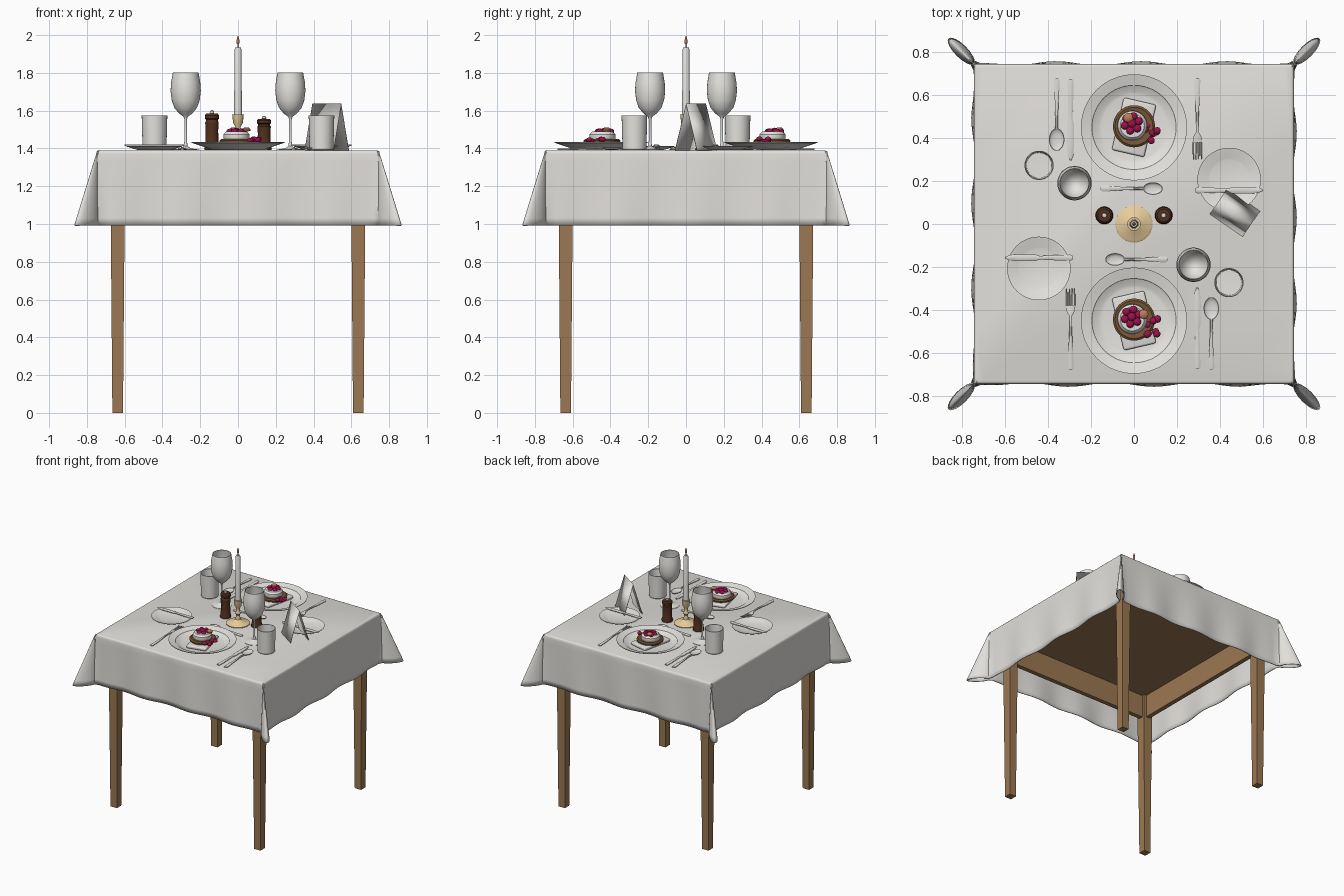
import bpy, bmesh, math, random
from mathutils import Matrix, Vector

if "Cube" in bpy.data.objects:
    bpy.data.objects.remove(bpy.data.objects["Cube"])

random.seed(4)
TOP = 1.39                      # height of the cloth surface
M = Matrix.Identity(4)          # current placement, turned for the second setting


def material(name, r, g, b):
    m = bpy.data.materials.new(name)
    m.diffuse_color = (r, g, b, 1)
    m.use_nodes = True
    m.node_tree.nodes["Principled BSDF"].inputs["Base Color"].default_value = m.diffuse_color
    return m


WHITE = material("cloth_white", 0.76, 0.74, 0.71)
CHINA = material("china_white", 0.78, 0.77, 0.74)
SILVER = material("silver", 0.72, 0.71, 0.69)
WOOD = material("oak", 0.33, 0.19, 0.085)
DARK = material("dark_wood", 0.085, 0.03, 0.013)
GOLD = material("pale_brass", 0.92, 0.70, 0.38)
BERRY = material("berry_red", 0.34, 0.006, 0.07)
CRUST = material("crust_brown", 0.19, 0.095, 0.035)
PEACH = material("peach", 0.52, 0.2, 0.1)


def finish(name, bm, mat, angle=35, local=None):
    """Turn a bmesh into a named object with smooth shading and sharp creases."""
    bmesh.ops.remove_doubles(bm, verts=bm.verts, dist=0.0003)
    bmesh.ops.recalc_face_normals(bm, faces=bm.faces)
    bmesh.ops.transform(bm, matrix=M @ (local or Matrix.Identity(4)), verts=bm.verts)
    me = bpy.data.meshes.new(name)
    bm.to_mesh(me)
    bm.free()
    me.materials.append(mat)
    me.shade_smooth()
    me.set_sharp_from_angle(angle=math.radians(angle))
    ob = bpy.data.objects.new(name, me)
    bpy.context.collection.objects.link(ob)
    return ob


def skin(bm, rings, closed=True):
    """Bridge rings of points with quads; returns the vertex rings."""
    vs = [[bm.verts.new(p) for p in ring] for ring in rings]
    n = len(vs[0])
    for a, b in zip(vs, vs[1:]):
        for i in range(n):
            j = (i + 1) % n
            bm.faces.new((a[i], a[j], b[j], b[i]))
    return vs


def lathe(name, profile, mat, x=0, y=0, z=TOP, seg=40, scale=(1, 1), angle=35):
    bm = bmesh.new()
    skin(bm, [[(max(r, 1e-5) * math.cos(2 * math.pi * i / seg) * scale[0],
                max(r, 1e-5) * math.sin(2 * math.pi * i / seg) * scale[1], h)
               for i in range(seg)] for r, h in profile])
    bmesh.ops.dissolve_degenerate(bm, edges=bm.edges, dist=0.0001)
    return finish(name, bm, mat, angle, Matrix.Translation((x, y, z)))


def loft(bm, sections, thick=0.008):
    """Flat bar along y: sections are (y, half width, base height[, x offset])."""
    rings = []
    for s in sections:
        y, w, z = s[:3]
        x = s[3] if len(s) > 3 else 0
        rings.append([(x - w, y, z), (x + w, y, z), (x + w, y, z + thick * .6),
                      (x + w * .5, y, z + thick), (x - w * .5, y, z + thick), (x - w, y, z + thick * .6)])
    vs = skin(bm, rings)
    bm.faces.new(vs[0])
    bm.faces.new(vs[-1])


def box(name, size, loc, mat, rot=0, bevel=0.0, taper=1.0):
    bm = bmesh.new()
    bmesh.ops.create_cube(bm, size=1)
    for v in bm.verts:
        k = taper if v.co.z < 0 else 1
        v.co = Vector((v.co.x * size[0] * k, v.co.y * size[1] * k, v.co.z * size[2]))
    if bevel:
        bmesh.ops.bevel(bm, geom=bm.edges[:], offset=bevel, segments=3, profile=0.5, affect='EDGES')
    return finish(name, bm, mat, 35, Matrix.Translation(loc) @ Matrix.Rotation(rot, 4, 'Z'))


# --- table: board, aprons and tapered legs
box("table_board", (1.46, 1.46, 0.08), (0, 0, 1.338), WOOD)
for k, side in enumerate(("front", "right", "back", "left")):
    M = Matrix.Rotation(k * math.pi / 2, 4, 'Z')
    box(side + "_apron", (1.24, 0.035, 0.19), (0, -0.637, 1.215), WOOD)
    box(side + "_leg", (0.078, 0.078, 1.30), (-0.637, -0.637, 0.65), WOOD, taper=0.72)
M = Matrix.Identity(4)


# --- tablecloth: wavy skirt with a folded flare at every corner
def cloth_ring(h, t, z):
    pts = []
    for k in range(4):
        rot = Matrix.Rotation(k * math.pi / 2, 3, 'Z')
        ring = []
        for i in range(1, 48):
            u = i / 48
            fade = min(1, 6 * u, 6 * (1 - u))
            wave = 0.010 * t * fade * math.sin(u * math.pi * 7.5 + 0.9 + k)
            ring.append((h * (2 * u - 1), -h - 0.003 * t - wave, z))
        for i in range(21):                    # flare loop out along the diagonal
            a = 0.45 + (2 * math.pi - 0.9) * i / 20
            d = t * 0.168 * (0.5 - 0.5 * math.cos(a)) * 0.7071
            p = t * 0.03 * math.sin(a) * 0.7071
            ring.append((h + d - p, -h - d - p, z))
        pts += [rot @ Vector(p) for p in ring]
    return pts


bm = bmesh.new()
rows = [(0.732, 0, TOP), (0.739, 0.005, TOP - 0.002), (0.743, 0.015, TOP - 0.007)]
rows += [(0.745, t, TOP - 0.398 * t) for t in (0.05, 0.15, 0.3, 0.45, 0.6, 0.75, 0.9, 1.0)]
rings = skin(bm, [cloth_ring(*r) for r in rows])
bm.faces.new(rings[0])
cloth = finish("tablecloth", bm, WHITE, 50)
sol = cloth.modifiers.new("thickness", 'SOLIDIFY')
sol.thickness = 0.006
sol.offset = -1


# --- cutlery
def spoon(name, x, y, length, bw, bl, rot):
    global M
    keep = M
    M = M @ Matrix.Translation((x, y, TOP)) @ Matrix.Rotation(rot, 4, 'Z')
    lathe(name + "_bowl", [(0, .002), (.6, .004), (.9, .010), (1, .016), (.93, .016), (.8, .011), (.5, .007), (0, .006)],
          SILVER, 0, 0, 0, 28, (bw, bl))
    bm = bmesh.new()
    loft(bm, [(-bl * .93, .007, .009), (-bl - .03, .006, .012), (-length * .6, .008, .006),
              (-length * .85, .013, .002), (-length + .01, .014, .001), (-length, .008, .001)])
    finish(name + "_handle", bm, SILVER)
    M = keep


def knife(name, x, y, length, rot, z=TOP):
    bm = bmesh.new()
    h = length / 2
    loft(bm, [(-h, .009, .001), (-h + .01, .014, .001), (-h * .6, .013, .001), (-h * .1, .009, .001),
              (-h * .02, .008, .001), (h * .08, .015, .001), (h * .6, .016, .001), (h * .88, .012, .001), (h, .003, .001)])
    finish(name, bm, SILVER, 35, Matrix.Translation((x, y, z)) @ Matrix.Rotation(rot, 4, 'Z'))


def fork(name, x, y):
    bm = bmesh.new()
    loft(bm, [(-.19, .009, .001), (-.18, .014, .001), (-.11, .011, .002), (0, .006, .010), (.06, .006, .010),
              (.085, .019, .004), (.11, .022, .002)])
    for i in range(4):
        o = -.0185 + i * .0123
        loft(bm, [(.108, .0036, .002, o), (.16, .0033, .004, o), (.19, .0018, .010, o)], .006)
    finish(name, bm, SILVER, 35, Matrix.Translation((x, y, TOP)))


# --- one place setting (front), repeated turned round for the back
for k, s in enumerate(("front", "back")):
    M = Matrix.Rotation(k * math.pi, 4, 'Z')
    lathe(s + "_dinner_plate", [(0, .001), (.14, .001), (.15, .008), (.197, .024), (.246, .040), (.247, .045),
                                (.196, .032), (.194, .029), (.165, .014), (.15, .011), (0, .011)], CHINA, 0, -.45, seg=64, angle=25)
    lathe(s + "_side_plate", [(0, .001), (.085, .001), (.147, .020), (.148, .024), (.10, .012), (.09, .009), (0, .009)],
          CHINA, -.443, -.207, seg=48)
    knife(s + "_butter_knife", -.443, -.157, .315, math.pi / 2, TOP + .022)
    knife(s + "_table_knife", .295, -.485, .38, 0)
    fork(s + "_fork", -.295, -.49)
    spoon(s + "_soup_spoon", .36, -.393, .285, .036, .053, 0)
    spoon(s + "_dessert_spoon", -.088, -.165, .243, .029, .046, math.pi / 2)
    lathe(s + "_wine_glass", [(0, .001), (.072, .001), (.072, .004), (.03, .010), (.010, .022), (.007, .05), (.007, .165),
                              (.012, .178), (.035, .195), (.060, .225), (.074, .265), (.080, .315), (.077, .36), (.068, .412),
                              (.065, .412), (.074, .36), (.077, .315), (.071, .267), (.056, .23), (.03, .20), (0, .190)],
          CHINA, .277, -.19, seg=48)
    lathe(s + "_tumbler", [(0, .001), (.060, .001), (.063, .005), (.068, .185), (.064, .185), (.059, .014), (0, .012)],
          CHINA, .442, -.273, seg=48)

    # dessert: folded napkin, crust, cream and berries, same way round on both sides
    M = Matrix.Translation((0, .9 * k, 0))
    y0 = -.45
    box(s + "_folded_napkin", (.155, .25, .026), (0, y0, TOP + .025), WHITE, math.radians(-13 if k else 13), .010)
    lathe(s + "_tart_crust", [(0, .030), (.082, .030), (.096, .040), (.098, .052), (.088, .060), (.07, .056), (0, .056)],
          CRUST, 0, y0 + .005, seg=32)
    lathe(s + "_cream", [(0, .05), (.064, .05), (.070, .062), (.068, .085), (.056, .099), (0, .103)],
          CHINA, -.008, y0 + .008, seg=32)
    bm = bmesh.new()
    spots = [(-.01 + .034 * math.cos(a), y0 + .018 + .034 * math.sin(a), .101, .019)
             for a in (i * math.pi / 3 + .3 for i in range(6))] + [(-.01, y0 + .018, .104, .021)]
    spots += [(.078 + random.uniform(-.028, .036), y0 - .02 + random.uniform(-.05, .045),
               .058 + random.uniform(-.012, .004), .017) for _ in range(9)]
    for x, y, z, r in spots:
        bmesh.ops.create_icosphere(bm, subdivisions=2, radius=r,
                                   matrix=Matrix.Translation((x, y, TOP + z)) @ Matrix.Diagonal((1, 1, .75, 1)))
    finish(s + "_berries", bm, BERRY)
    fx, fy = ((-.025, y0 + .045) if k else (.045, y0 + .03))
    lathe(s + "_fruit_slice", [(0, .10), (.02, .102), (.022, .112), (.012, .120), (0, .121)], PEACH, fx, fy, seg=16)
M = Matrix.Identity(4)

# --- candlestick, candle and wick flame
lathe("candlestick", [(0, .001), (.086, .001), (.087, .007), (.075, .014), (.035, .022), (.018, .036), (.014, .07), (.022, .084),
                      (.014, .098), (.014, .125), (.026, .145), (.030, .185), (.031, .191), (.020, .191), (0, .186)], GOLD)
lathe("candle", [(0, .18), (.021, .18), (.018, .535), (.014, .545), (0, .543)], CHINA, seg=32)
lathe("wick", [(0, .54), (.0035, .54), (.0035, .57), (0, .57)], DARK, seg=10)
lathe("flame", [(0, .557), (.007, .566), (.0085, .577), (.005, .594), (0, .610)], PEACH, seg=16)

# --- salt and pepper mills
for name, x, h in (("pepper_mill", -.138, .205), ("salt_mill", .138, .175)):
    lathe(name, [(0, .001), (.040, .001), (.041, .012), (.036, .03), (.033, h * .5), (.036, h * .72), (.031, h * .76),
                 (.031, h * .79), (.038, h * .82), (.038, h * .90), (.030, h * .95), (0, h * .96)], DARK, x, .04, seg=32)
    lathe(name + "_knob", [(0, h * .93), (.010, h * .94), (.012, h * .98), (.010, h * 1.02), (0, h * 1.04)], SILVER, x, .04, seg=16)

# --- tent card: folded sheet standing open
bm = bmesh.new()
vs = [[bm.verts.new((x, y, z)) for x in (-.093, .093)] for y, z in ((-.072, .001), (0, .247), (.072, .001))]
for a, b in zip(vs, vs[1:]):
    bm.faces.new((a[0], a[1], b[1], b[0]))
card = finish("tent_card", bm, WHITE, 30, Matrix.Translation((.47, .053, TOP)) @ Matrix.Rotation(math.radians(-34.5), 4, 'Z'))
fold = card.modifiers.new("thickness", 'SOLIDIFY')
fold.thickness = 0.004
fold.offset = -1
